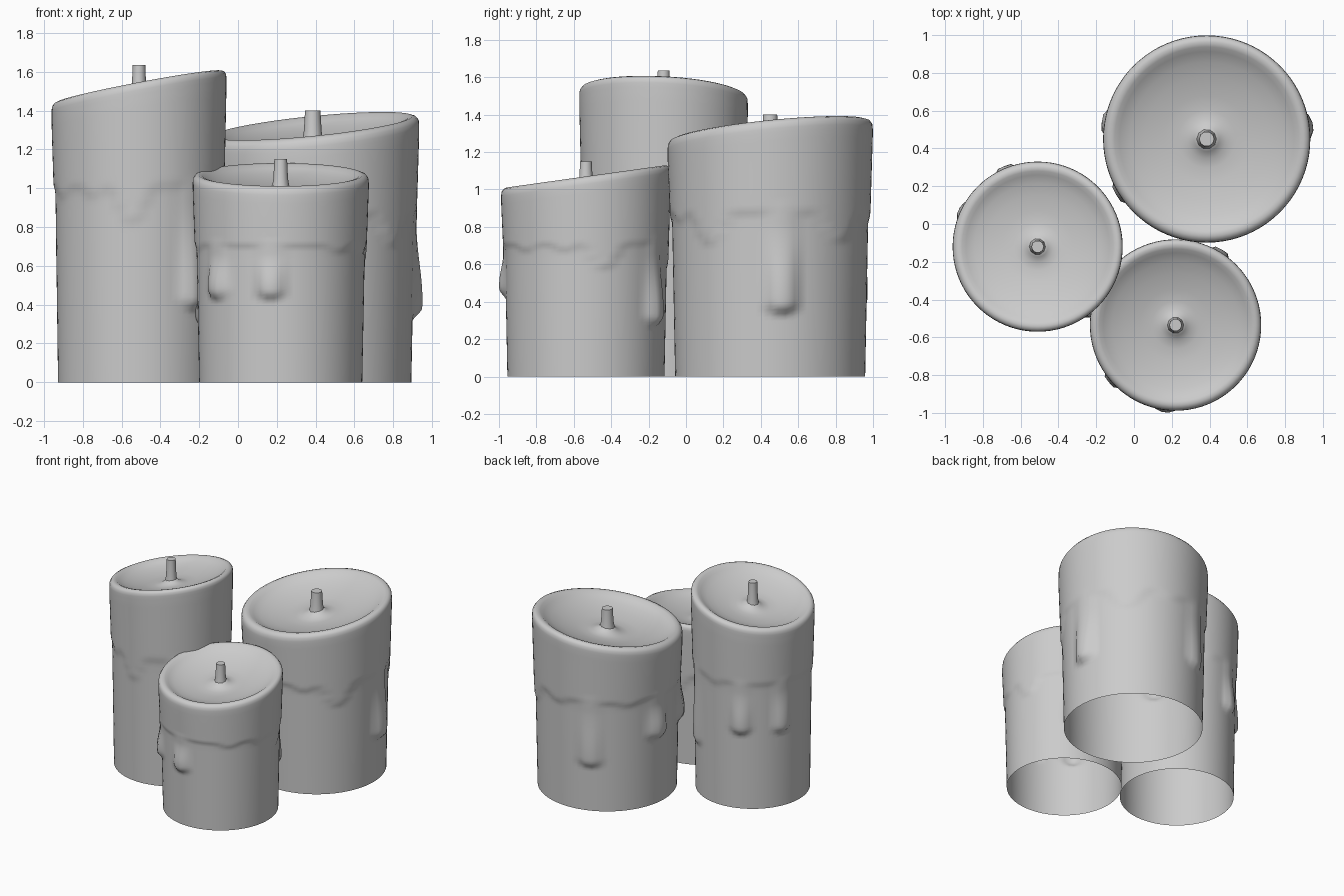
import bpy, bmesh, math

if "Cube" in bpy.data.objects:
    bpy.data.objects.remove(bpy.data.objects["Cube"])

COLS, ROWS = 80, 64

# drips relative to the candle's own turn: (angle, lowest point as share of height, bulge)
DRIPS = [(45, 0.235, 0.10), (149, 0.25, 0.06), (208, 0.38, 0.085), (250, 0.38, 0.085)]
# short pointed sags of the wax edge: (angle, depth, half width)
SAGS = [(0, 0.12, 17), (83, 0.11, 20), (-28, 0.03, 12), (120, 0.03, 14), (180, 0.02, 12), (300, 0.03, 14)]
EDGE = 0.66


def smooth(a, b, v):
    t = min(1, max(0, (v - a) / (b - a)))
    return t * t * (3 - 2 * t)


def gap(a, b):
    return (a - b + 180) % 360 - 180


def wall_radius(deg, t, ratio):
    """Radius (base = 1) of the candle wall at an angle and height share."""
    base = 1 + 0.05 * t if t < 0.6 else 1.03 + 0.03 * (t - 0.6) / 0.33
    edge = EDGE
    for ang, depth, half in SAGS:
        edge -= depth * (1 - smooth(0.1, 1, abs(gap(deg, ang)) / half))
    bump = 0.02 * smooth(edge - 0.02, edge + 0.02, t)
    for ang, low, bulge in DRIPS:
        w = 0.2
        foot = low + w / ratio
        dx = math.radians(gap(deg, ang))
        dz = (max(0, foot - t) + max(0, t - EDGE)) * ratio
        f = 1 - smooth(0.35, 1, math.hypot(dx, dz) / w)
        h = 0.025 + (bulge - 0.025) * (1 - smooth(foot, EDGE - 0.04, t))
        bump = max(bump, f * h)
    return base + bump


def finish(bm, name, angle):
    bmesh.ops.recalc_face_normals(bm, faces=bm.faces)
    me = bpy.data.meshes.new(name)
    bm.to_mesh(me)
    bm.free()
    ob = bpy.data.objects.new(name, me)
    bpy.context.collection.objects.link(ob)
    bpy.ops.object.select_all(action='DESELECT')
    ob.select_set(True)
    bpy.context.view_layer.objects.active = ob
    bpy.ops.object.shade_smooth_by_angle(angle=math.radians(angle))


def bridge(bm, rings):
    for a, b in zip(rings, rings[1:]):
        n = len(a)
        for i in range(n):
            bm.faces.new((a[i], a[(i + 1) % n], b[(i + 1) % n], b[i]))


def candle(name, cx, cy, r, height, turn, slope, wick_top):
    bm = bmesh.new()
    rings = []

    def add_ring(radius_at, z):
        ring = []
        lean = smooth(0.6, 0.97, z / height)
        for i in range(COLS):
            a = 2 * math.pi * i / COLS
            q = radius_at(math.degrees(a) - turn) * r
            x, y = q * math.cos(a), q * math.sin(a)
            ring.append(bm.verts.new((cx + x, cy + y, z + lean * (slope[0] * x + slope[1] * y))))
        rings.append(ring)

    # dripping wall, open at the bottom
    for k in range(ROWS + 1):
        t = k / ROWS * (1 - 0.1 * r / height)
        add_ring(lambda d: min(1.08, wall_radius(d, t, height / r)) if t > 0.75
                 else wall_radius(d, t, height / r), t * height)
    # rounded rim, dished top and small rise to the wick: (radius, drop), both in base radii
    for q, drop in [(1.075, 0.05), (1.05, 0.015), (1.01, 0), (0.96, 0.012), (0.91, 0.05),
                    (0.8, 0.1), (0.65, 0.145), (0.45, 0.185), (0.3, 0.2), (0.2, 0.19),
                    (0.13, 0.155), (0.09, 0.12)]:
        add_ring(lambda d: q, height - drop * r)
    bridge(bm, rings)
    bm.faces.new(rings[-1])
    finish(bm, name + "_wax", 60)

    # tapered wick
    bm = bmesh.new()
    rings = []
    for q, z in [(0.11, height - 0.17 * r), (0.09, height - 0.05 * r), (0.078, wick_top)]:
        rings.append([bm.verts.new((cx + q * r * math.cos(i * math.pi / 5),
                                    cy + q * r * math.sin(i * math.pi / 5), z)) for i in range(10)])
    bridge(bm, rings)
    bm.faces.new(rings[-1])
    finish(bm, name + "_wick", 50)


candle("tall_candle", -0.51, -0.12, 0.417, 1.525, -95, (0.19, -0.05), 1.635)
candle("wide_candle", 0.385, 0.45, 0.508, 1.32, -38, (0.10, 0.10), 1.40)
candle("short_candle", 0.22, -0.535, 0.42, 1.07, 13, (0.0, 0.14), 1.15)
